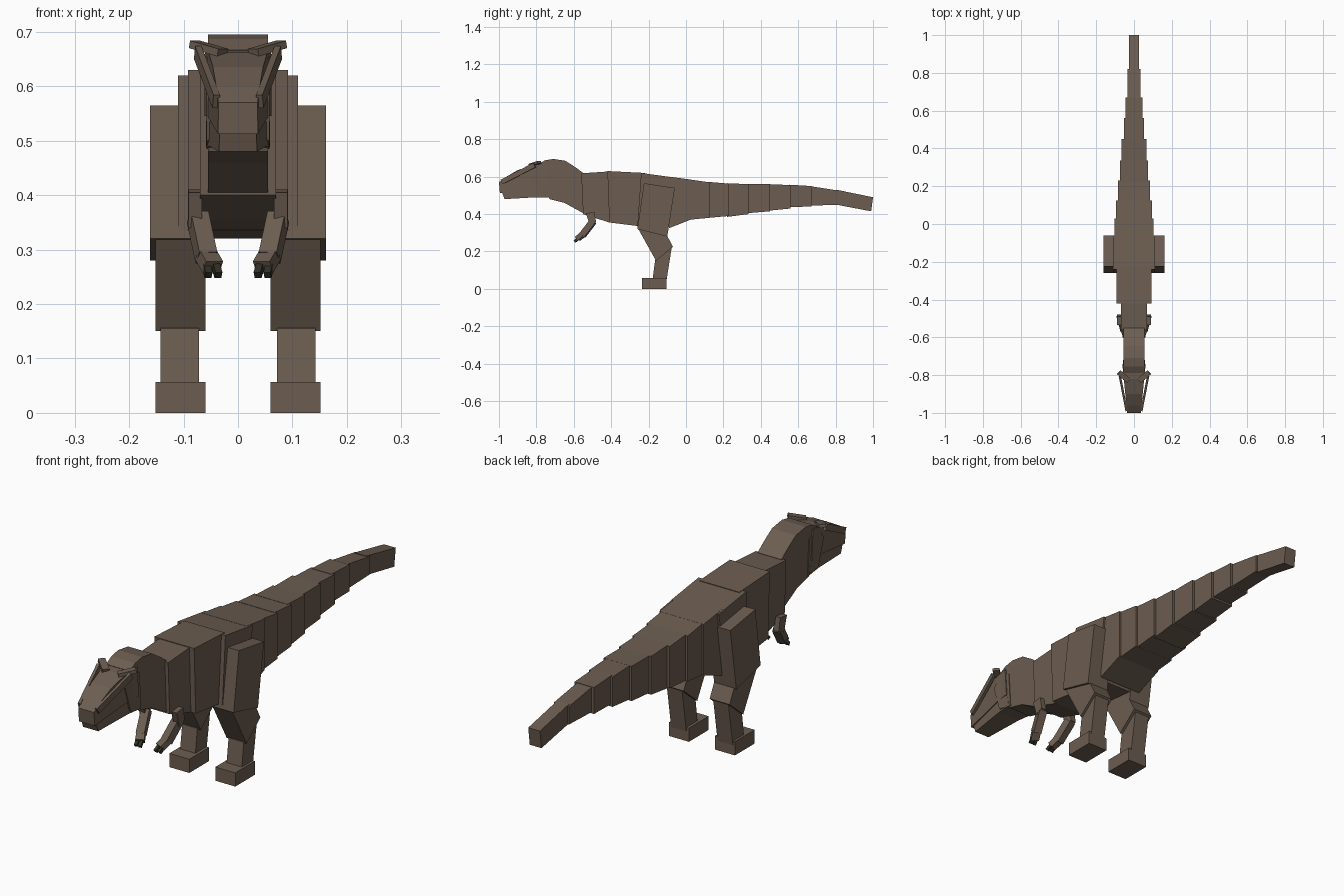
import bpy, bmesh
from mathutils import Vector

old = bpy.data.objects.get("Cube")
if old:
    bpy.data.objects.remove(old)


def material(name, rgb):
    m = bpy.data.materials.new(name)
    m.use_nodes = True
    m.diffuse_color = (*rgb, 1)
    m.node_tree.nodes["Principled BSDF"].inputs["Base Color"].default_value = (*rgb, 1)
    return m


HIDE = material("brown hide", (0.15, 0.11, 0.082))
CLAW = material("dark claw", (0.03, 0.03, 0.02))


def finish(name, bm, mat):
    bmesh.ops.recalc_face_normals(bm, faces=bm.faces)
    mesh = bpy.data.meshes.new(name)
    bm.to_mesh(mesh)
    bm.free()
    mesh.materials.append(mat)
    ob = bpy.data.objects.new(name, mesh)
    bpy.context.collection.objects.link(ob)
    return ob


def prism(name, outline, lo, hi, mat=HIDE):
    """Side outline of (y, z) spread across x; lo and hi may depend on y."""
    bm = bmesh.new()
    edge = lambda v, y: v(y) if callable(v) else v
    a = [bm.verts.new((edge(lo, y), y, z)) for y, z in outline]
    b = [bm.verts.new((edge(hi, y), y, z)) for y, z in outline]
    bm.faces.new(a)
    bm.faces.new(b)
    for i in range(len(a)):
        j = (i + 1) % len(a)
        bm.faces.new((a[i], a[j], b[j], b[i]))
    return finish(name, bm, mat)


def body(name, outline, half):
    """Part centred on the middle plane."""
    if callable(half):
        return prism(name, outline, lambda y: -half(y), half)
    return prism(name, outline, -half, half)


def pair(name, outline, lo, hi, mat=HIDE):
    prism("left_" + name, outline, lo, hi, mat)
    prism("right_" + name, outline, -hi, -lo, mat)


def bar(name, start, end, w, h, mat=HIDE):
    """Square bar between two points, on both sides."""
    for side, s in (("left_", 1), ("right_", -1)):
        p, q = (Vector((s * v[0], v[1], v[2])) for v in (start, end))
        bm = bmesh.new()
        bmesh.ops.create_cube(bm, size=1)
        d = q - p
        rot = d.to_track_quat("Y", "Z")
        for v in bm.verts:
            v.co = (p + q) / 2 + rot @ Vector((v.co.x * w, v.co.y * d.length, v.co.z * h))
        finish(side + name, bm, mat)


# Trunk
body("neck", [(-.55, .62), (-.59, .65), (-.645, .685), (-.71, .695), (-.755, .687),
              (-.79, .667), (-.73, .48), (-.65, .46), (-.55, .405)], .055)
body("chest", [(-.56, .618), (-.41, .628), (-.41, .355), (-.55, .40)], .07)
body("belly", [(-.42, .63), (-.22, .62), (-.25, .335), (-.41, .355)], .092)
body("hips", [(-.24, .62), (-.06, .595), (-.10, .32), (-.26, .335)], .11)

# Tail: overlapping blocks as (start, end, top, end top, bottom, end bottom, half width)
tail = [(-.09, .03, .60, .584, .325, .372, .102),
        (.02, .125, .585, .57, .37, .38, .095),
        (.12, .23, .572, .563, .38, .39, .085),
        (.22, .335, .565, .56, .385, .40, .074),
        (.33, .45, .56, .56, .405, .415, .065),
        (.44, .56, .56, .555, .418, .43, .054),
        (.55, .67, .557, .55, .438, .44, .045),
        (.66, .82, .55, .525, .445, .45, .034),
        (.805, .99, .53, .49, .45, .415, .027)]
for i, (y0, y1, t0, t1, b0, b1, half) in enumerate(tail):
    tip = .01 if i == len(tail) - 1 else 0
    body(f"tail_{i + 1}", [(y0, t0), (y1 + tip, t1), (y1, b1), (y0, b0)], half)

# Head, narrowing to the snout
taper = lambda y: .036 + .1 * (y + 1)
body("skull", [(-.75, .67), (-.82, .662), (-.90, .635), (-.96, .60), (-1, .57),
               (-.995, .512), (-.80, .545), (-.74, .545)], taper)
body("lower_jaw", [(-.985, .52), (-.97, .48), (-.80, .49), (-.73, .488), (-.74, .56),
                   (-.80, .55)], lambda y: taper(y) - .004)
body("cheeks", [(-.825, .61), (-.79, .655), (-.73, .64), (-.72, .485), (-.79, .50)], .058)
bar("snout_ridge", (.040, -.985, .572), (.074, -.81, .662), .012, .026)
bar("brow_horn", (.028, -.83, .662), (.080, -.785, .677), .028, .014)

# Legs
pair("thigh", [(-.225, .565), (-.06, .54), (-.10, .28), (-.26, .32)], .06, .162)
pair("shin", [(-.255, .32), (-.10, .283), (-.07, .225), (-.16, .15)], .06, .152)
pair("ankle", [(-.165, .155), (-.075, .23), (-.105, .04), (-.18, .04)], .072, .142)
pair("foot", [(-.235, .057), (-.105, .057), (-.105, 0), (-.235, 0)], .06, .152)

# Arms with two claws each
pair("upper_arm", [(-.535, .405), (-.49, .41), (-.48, .355), (-.515, .34)], .066, .091)
bar("forearm", (.074, -.497, .36), (.058, -.555, .285), .034, .034)
bar("hand", (.060, -.55, .292), (.046, -.58, .268), .034, .026)
for i, x in enumerate((.036, .054)):
    bar(f"claw_{i + 1}", (x + .006, -.57, .275), (x, -.595, .253), .013, .014, CLAW)
